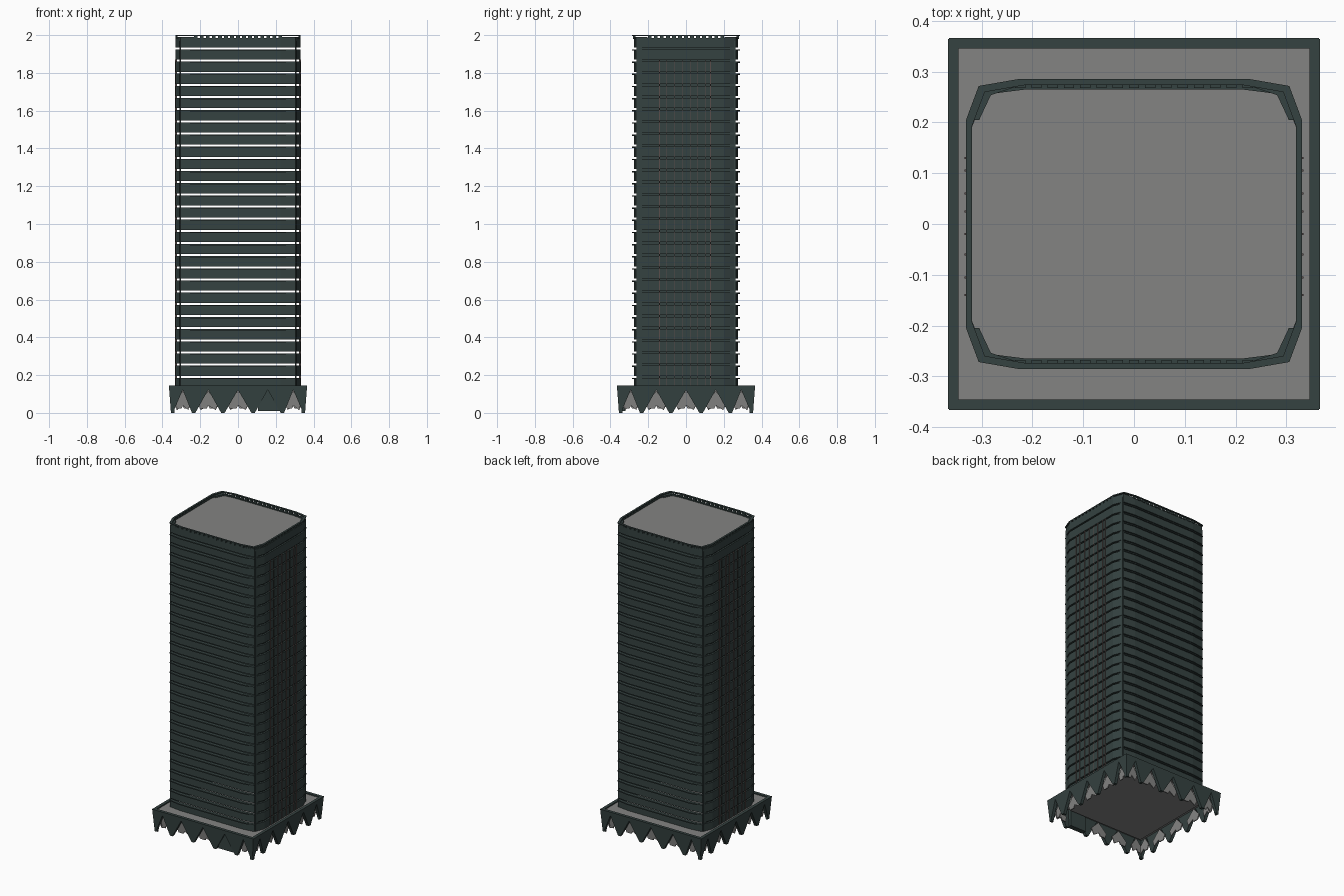
import bpy, bmesh, math
from mathutils import Matrix, Vector

cube = bpy.data.objects.get("Cube")
if cube:
    bpy.data.objects.remove(cube)


def material(name, color):
    m = bpy.data.materials.new(name)
    m.use_nodes = True
    m.diffuse_color = (*color, 1)
    m.node_tree.nodes["Principled BSDF"].inputs["Base Color"].default_value = (*color, 1)
    return m


DARK = material("dark green grey", (0.035, 0.054, 0.052))
GREY = material("concrete grey", (0.23, 0.23, 0.225))
BROWN = material("brown grey", (0.1, 0.075, 0.07))


def finish(name, bm, mat):
    bmesh.ops.recalc_face_normals(bm, faces=bm.faces)
    mesh = bpy.data.meshes.new(name)
    bm.to_mesh(mesh)
    bm.free()
    mesh.materials.append(mat)
    obj = bpy.data.objects.new(name, mesh)
    bpy.context.collection.objects.link(obj)
    return obj


def box(bm, x0, x1, y0, y1, z0, z1):
    size = Matrix.Diagonal((x1 - x0, y1 - y0, z1 - z0, 1))
    mid = Matrix.Translation(((x0 + x1) / 2, (y0 + y1) / 2, (z0 + z1) / 2))
    bmesh.ops.create_cube(bm, size=1, matrix=mid @ size)


def loft(bm, front, back):
    """Solid between two matching closed outlines."""
    a = [bm.verts.new(p) for p in front]
    b = [bm.verts.new(p) for p in back]
    bm.faces.new(a)
    bm.faces.new(b[::-1])
    for i in range(len(a)):
        j = (i + 1) % len(a)
        bm.faces.new((a[i], b[i], b[j], a[j]))


def ring(bm, outer, z0, z1, depth):
    """Hollow wall following an outline."""
    inner = [(x - math.copysign(depth, x), y - math.copysign(depth, y)) for x, y in outer]
    loops = [[bm.verts.new((x, y, z)) for x, y in pts]
             for pts, z in ((outer, z0), (outer, z1), (inner, z1), (inner, z0))]
    for k in range(4):
        a, b = loops[k], loops[(k + 1) % 4]
        for i in range(len(a)):
            j = (i + 1) % len(a)
            bm.faces.new((a[i], a[j], b[j], b[i]))


def outline(quarter):
    """Mirror one corner's points into a full closed outline."""
    q = quarter
    return (q + [(-x, y) for x, y in q[::-1]] + [(-x, -y) for x, y in q]
            + [(x, -y) for x, y in q[::-1]])


BODY = outline([(0.331, 0.2), (0.305, 0.266), (0.225, 0.276)])
CAP = outline([(0.331, 0.205), (0.306, 0.272), (0.225, 0.286)])
PITCH, FIRST, GAP = 0.0644, 0.191, 0.005
slits = [FIRST + PITCH * k for k in range(28)]

# Floor bands separated by open slits
bm = bmesh.new()
low = 0.135
for z in slits:
    ring(bm, BODY, low, z - GAP, 0.011)
    low = z + GAP
ring(bm, BODY, low, 1.984, 0.011)
finish("floor_bands", bm, DARK)

# Thin ledges along the front and back under each slit
bm = bmesh.new()
for z in slits:
    for s in (-1, 1):
        pts = [(-0.305, 0.262), (0.305, 0.262), (0.305, 0.272), (0.225, 0.285),
               (-0.225, 0.285), (-0.305, 0.272)]
        loft(bm, [(x, s * y, z - GAP - 0.007) for x, y in pts],
             [(x, s * y, z - GAP) for x, y in pts])
finish("floor_ledges", bm, DARK)

# Inner side walls closing the slits on the two short sides
bm = bmesh.new()
for s in (-1, 1):
    x = s * 0.306
    box(bm, x - 0.004, x + 0.004, -0.262, 0.262, 0.135, 1.97)
finish("inner_side_walls", bm, DARK)

# Vertical fins on the short sides
bm = bmesh.new()
for s in (-1, 1):
    for y in (-0.14, -0.105, -0.06, -0.02, 0.025, 0.06, 0.105, 0.13):
        x = s * 0.329
        box(bm, x - 0.005, x + 0.005, y - 0.002, y + 0.002, 0.14, 1.87)
finish("side_fins", bm, BROWN)

# Parapet cap on small teeth, with corner gussets
bm = bmesh.new()
ring(bm, CAP, 1.994, 2.0, 0.012)
for s in (-1, 1):
    for k in range(-7, 8):
        x = k * 0.032
        box(bm, x - 0.01, x + 0.01, s * 0.274 - 0.006, s * 0.274 + 0.006, 1.98, 1.996)
    for k in range(-6, 7):
        y = k * 0.032
        box(bm, s * 0.325 - 0.005, s * 0.325 + 0.005, y - 0.01, y + 0.01, 1.98, 1.996)
    for t in (-1, 1):
        pts = [(0.325, 0.205), (0.303, 0.266), (0.225, 0.273), (0.282, 0.254), (0.305, 0.205)]
        loft(bm, [(s * x, t * y, 1.975) for x, y in pts],
             [(s * x, t * y, 1.99) for x, y in pts])
finish("parapet", bm, DARK)

# Flat roof
bm = bmesh.new()
roof = outline([(0.322, 0.2), (0.298, 0.26), (0.225, 0.268)])
loft(bm, [(x, y, 1.972) for x, y in roof], [(x, y, 1.98) for x, y in roof])
finish("roof", bm, GREY)

# Podium terrace and its underside slab
bm = bmesh.new()
box(bm, -0.35, 0.35, -0.35, 0.35, 0.125, 0.138)
box(bm, -0.3, 0.3, -0.3, 0.3, 0.095, 0.125)
finish("podium_terrace", bm, GREY)

# Podium skirt: pointed legs between peaked arches, flaring outward
LEGS = (-0.35, -0.235, -0.08, 0.08, 0.235, 0.35)
APEX, TOP = 0.122, 0.145


def place(u, z, depth, turn):
    flare = 0.355 + 0.011 * z / TOP
    reach = u * flare / 0.355 if abs(u) > 0.3 else u
    return Matrix.Rotation(turn, 3, 'Z') @ Vector((reach, depth - flare, z))


skirt, panels = bmesh.new(), bmesh.new()
for side in range(4):
    turn = side * math.pi / 2
    for a, b in zip(LEGS, LEGS[1:]):
        mid = (a + b) / 2
        # Half legs of one bay under a solid top strip
        for end, sign in ((a, 1), (b, -1)):
            if abs(end) > 0.3:
                end -= sign * 0.004
            pts = [(end, 0), (end + sign * 0.009, 0), (mid, APEX), (mid, TOP), (end, TOP)]
            loft(skirt, [place(u, z, 0, turn) for u, z in pts],
                 [place(u, z, 0.02, turn) for u, z in pts])
        # Recessed faceted panel in the arch
        w = (b - a) * 0.36
        pts = [(mid - w * 0.8, 0.022), (mid - w * 0.15, 0.022), (mid, 0.04), (mid + w * 0.7, 0.015),
               (mid + w, 0.055), (mid, 0.115), (mid - w, 0.055)]
        loft(panels, [place(u, z, 0.03, turn) for u, z in pts],
             [place(u, z, 0.036, turn) for u, z in pts])
finish("podium_skirt", skirt, DARK)
finish("arch_panels", panels, GREY)

# Entrance block in the front
bm = bmesh.new()
box(bm, 0.105, 0.22, -0.352, -0.32, 0.01, 0.128)
finish("entrance", bm, DARK)
